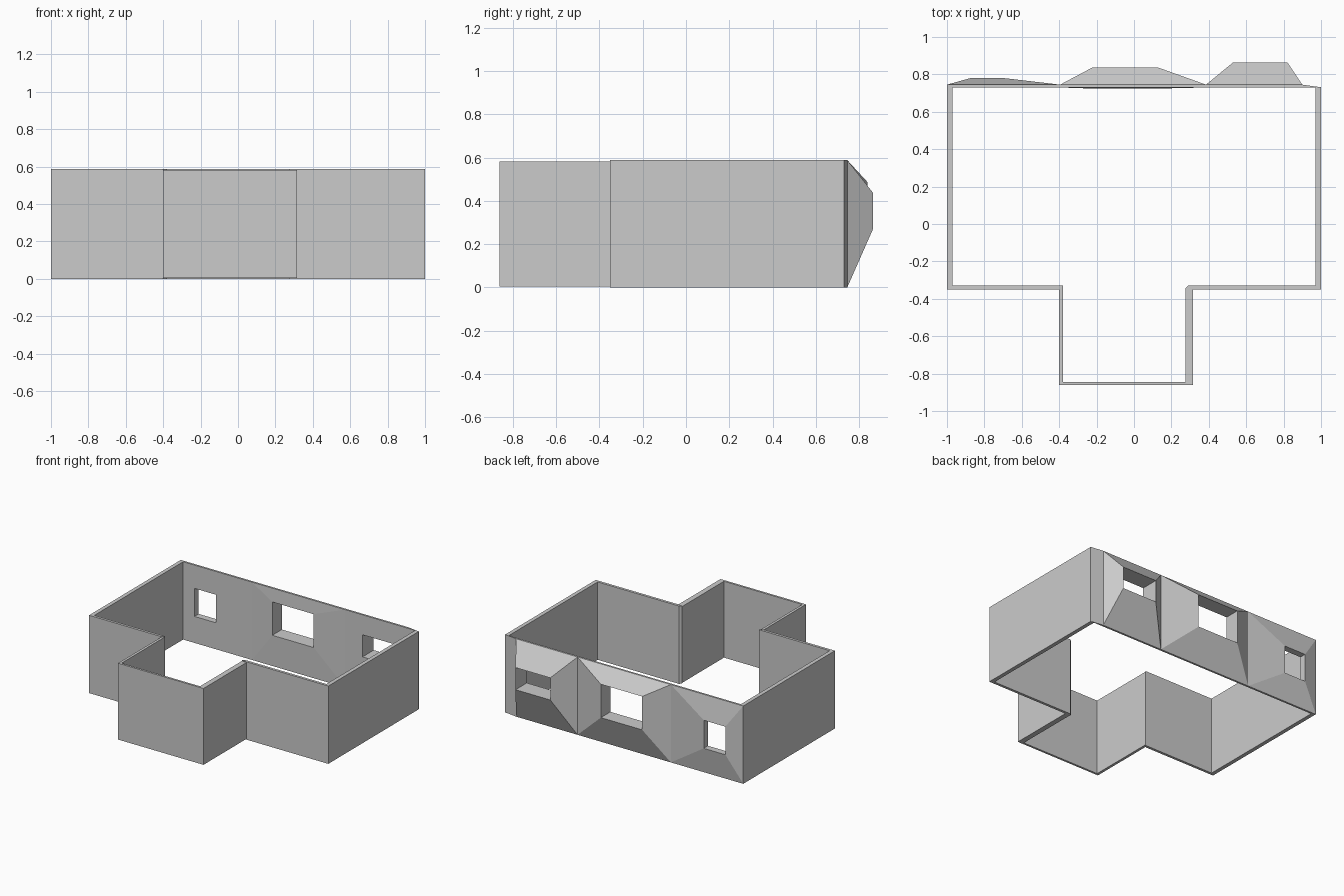
import bpy
import bmesh

cube = bpy.data.objects.get("Cube")
if cube:
    bpy.data.objects.remove(cube, do_unlink=True)

TOP = 0.588
BACK_OUT, BACK_IN = 0.745, 0.73

grey = bpy.data.materials.new("plain_grey")
grey.use_nodes = True
grey.diffuse_color = (0.6, 0.6, 0.6, 1)
grey.node_tree.nodes["Principled BSDF"].inputs["Base Color"].default_value = (0.6, 0.6, 0.6, 1)


def loft(name, rings, closed):
    """Join four-point rings with quads; close the loop or cap both ends."""
    bm = bmesh.new()
    loops = [[bm.verts.new(p) for p in ring] for ring in rings]
    pairs = list(zip(loops, loops[1:]))
    if closed:
        pairs.append((loops[-1], loops[0]))
    else:
        bm.faces.new(loops[0])
        bm.faces.new(loops[-1])
    for a, b in pairs:
        for i in range(4):
            j = (i + 1) % 4
            bm.faces.new((a[i], a[j], b[j], b[i]))
    bmesh.ops.recalc_face_normals(bm, faces=bm.faces[:])
    mesh = bpy.data.meshes.new(name)
    bm.to_mesh(mesh)
    bm.free()
    mesh.materials.append(grey)
    obj = bpy.data.objects.new(name, mesh)
    bpy.context.collection.objects.link(obj)
    return obj


def wall(name, outer, inner, z0=0.0, z1=TOP):
    """Run of wall between an outer and an inner plan line."""
    rings = [((ox, oy, z0), (ox, oy, z1), (ix, iy, z1), (ix, iy, z0))
             for (ox, oy), (ix, iy) in zip(outer, inner)]
    return loft(name, rings, closed=False)


def rect(x0, x1, y, z0, z1):
    return [(x0, y, z0), (x1, y, z0), (x1, y, z1), (x0, y, z1)]


def window_bay(name, edge, inner_edge, opening, sill, head, depth, inside=BACK_IN):
    """Back panel drawn out to a faceted frame around a window tunnel."""
    return loft(name, [
        rect(*edge, BACK_OUT, 0, TOP),
        rect(*opening, depth, sill, head),
        rect(*opening, inside, sill, head),
        rect(*inner_edge, BACK_IN, 0, TOP),
    ], closed=True)


# Side and front walls
wall("right_room_wall",
     [(1, 0.73), (1, -0.35), (0.315, -0.35), (0.314, -0.35)],
     [(0.97, 0.73), (0.97, -0.33), (0.29, -0.33), (0.275, -0.345)])
wall("left_room_wall",
     [(-1, BACK_OUT), (-1, -0.35), (-0.4, -0.35)],
     [(-0.97, BACK_IN), (-0.97, -0.33), (-0.38, -0.33)])

# Projecting front wing
wall("front_wing_wall",
     [(0.315, -0.35), (0.315, -0.862), (-0.4, -0.862), (-0.4, -0.35)],
     [(0.275, -0.345), (0.275, -0.846), (-0.38, -0.846), (-0.38, -0.33)],
     0.005, 0.582)

# Back wall: three window bays and a short end piece
window_bay("small_window_bay", (-1, -0.395), (-0.97, -0.395),
           (-0.875, -0.695), 0.2, 0.412, 0.78)
window_bay("middle_window_bay", (-0.395, 0.385), (-0.395, 0.385),
           (-0.22, 0.125), 0.235, 0.487, 0.838, 0.724)
window_bay("large_window_bay", (0.385, 0.9), (0.385, 0.9),
           (0.53, 0.82), 0.27, 0.437, 0.864)
wall("back_end_wall", [(0.9, BACK_OUT), (1, 0.731)], [(0.9, BACK_IN), (0.97, BACK_IN)])
